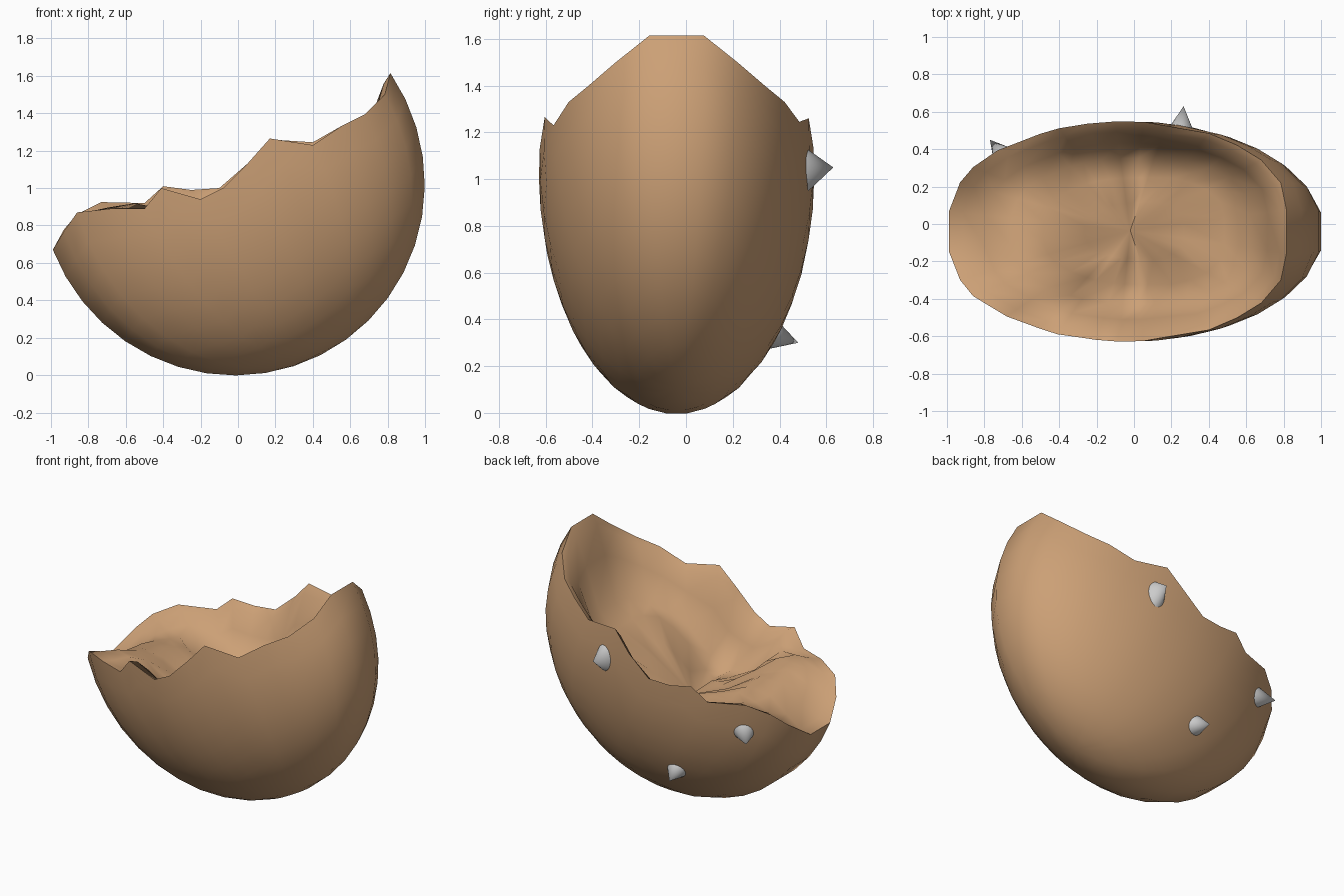
import bpy, bmesh, random
from mathutils import Vector

if "Cube" in bpy.data.objects:
    bpy.data.objects.remove(bpy.data.objects["Cube"])

random.seed(4)
CENTRE = Vector((-0.03, -0.04, 1.037))
RADII = Vector((1.045, 0.59, 1.042))


def to_unit(p):
    d = p - CENTRE
    return Vector((d.x / RADII.x, d.y / RADII.y, d.z / RADII.z))


def from_unit(u):
    return CENTRE + Vector((u.x * RADII.x, u.y * RADII.y, u.z * RADII.z))


def lerp_table(table, x):
    if x <= table[0][0]:
        return table[0][1]
    for (x0, z0), (x1, z1) in zip(table, table[1:]):
        if x <= x1:
            return z0 + (z1 - z0) * (x - x0) / (x1 - x0)
    return table[-1][1]


# jagged broken edge as (x, z), for the front and back halves
front_rim = [(-0.99, 0.67), (-0.93, 0.77), (-0.86, 0.87), (-0.68, 0.89), (-0.5, 0.89),
             (-0.41, 1.0), (-0.2, 0.94), (-0.08, 1.0), (0.05, 1.13), (0.17, 1.265),
             (0.4, 1.23), (0.55, 1.33), (0.68, 1.395), (0.785, 1.5), (0.815, 1.615)]
back_rim = [(-0.99, 0.67), (-0.93, 0.78), (-0.86, 0.86), (-0.73, 0.925), (-0.5, 0.92),
            (-0.4, 1.01), (-0.25, 0.99), (-0.1, 1.0), (0.05, 1.13), (0.17, 1.26),
            (0.4, 1.245), (0.55, 1.33), (0.68, 1.395), (0.785, 1.5), (0.815, 1.615)]
# height of the hollow's uneven floor along x
floor = [(-0.95, 0.74), (-0.8, 0.84), (-0.5, 0.86), (-0.42, 0.8), (-0.2, 0.7), (-0.07, 0.69),
         (0.03, 0.62), (0.12, 0.74), (0.3, 0.93), (0.55, 1.04), (0.7, 1.12)]


def rim_point(x, z, side):
    u = to_unit(Vector((x, CENTRE.y, z)))
    u.y = side * max(0.02, 1 - u.x ** 2 - u.z ** 2) ** 0.5
    return from_unit(u.normalized())


rim = [rim_point(x, z, -1) for x, z in front_rim]
rim += [rim_point(x, z, 1) for x, z in reversed(back_rim)]

# outer rounded skin: arcs from the rim down to a tilted pole
pole = Vector((0.45, 0, -0.89)).normalized()
STEPS = 11
loops = []
for k in range(STEPS - 1, 0, -1):
    loops.append([from_unit(to_unit(p).normalized().slerp(pole, k / STEPS)) for p in rim])
loops.append(rim)

# inner wall and floor of the hollow; the wall is steeper at the tall end
hub = Vector((-0.02, -0.035))
for inset, drop in ((0.08, 0.12), (0.2, 0.5), (0.34, 1.0), (0.52, 1.0), (0.75, 1.0)):
    ring = []
    for p in rim:
        t = 1 - inset * (1 - 0.6 * max(0, p.x) * (1 - inset))
        xy = hub + (p.xy - hub) * t
        low = lerp_table(floor, xy.x) + random.uniform(-0.015, 0.015)
        if xy.x < -0.2:
            low -= 0.2 * xy.y * min(1, (-0.2 - xy.x) / 0.2)
        ring.append(Vector((xy.x, xy.y, p.z + (low - p.z) * drop)))
    loops.append(ring)

bm = bmesh.new()
rows = [[bm.verts.new(p) for p in loop] for loop in loops]
n = len(rim)
for a, b in zip(rows, rows[1:]):
    for i in range(n):
        j = (i + 1) % n
        bm.faces.new((a[i], a[j], b[j], b[i]))
bottom = bm.verts.new(from_unit(pole))
middle = bm.verts.new((hub.x, hub.y, 0.65))
for i in range(n):
    j = (i + 1) % n
    bm.faces.new((bottom, rows[0][j], rows[0][i]))
    bm.faces.new((middle, rows[-1][i], rows[-1][j]))
bmesh.ops.recalc_face_normals(bm, faces=bm.faces)
mesh = bpy.data.meshes.new("broken_shell")
bm.to_mesh(mesh)
bm.free()
shell = bpy.data.objects.new("broken_shell", mesh)
bpy.context.collection.objects.link(shell)
brown = bpy.data.materials.new("brown_shell")
brown.diffuse_color = (0.6, 0.35, 0.18, 1)
brown.use_nodes = True
brown.node_tree.nodes["Principled BSDF"].inputs["Base Color"].default_value = brown.diffuse_color
mesh.materials.append(brown)


def smooth(obj, angle):
    bpy.ops.object.select_all(action='DESELECT')
    obj.select_set(True)
    bpy.context.view_layer.objects.active = obj
    bpy.ops.object.shade_smooth_by_angle(angle=angle)


smooth(shell, 1.2)

# small spikes stuck on the back side: tip, base, radius, flattening
spikes = (("upper_spike", (0.265, 0.63, 1.05), (0.25, 0.49, 1.04), 0.115, 0.65),
          ("end_spike", (-0.77, 0.45, 0.69), (-0.68, 0.34, 0.73), 0.08, 1),
          ("lower_spike", (-0.21, 0.48, 0.3), (-0.19, 0.37, 0.335), 0.065, 1))
for name, tip, base, r, flat in spikes:
    tip, base = Vector(tip), Vector(base)
    axis = tip - base
    bpy.ops.mesh.primitive_cone_add(vertices=24, radius1=r, radius2=0, depth=axis.length,
                                    location=(tip + base) / 2,
                                    rotation=axis.to_track_quat('Z', 'Y').to_euler())
    spike = bpy.context.object
    spike.name = name
    spike.scale.x = flat
    smooth(spike, 0.7)
